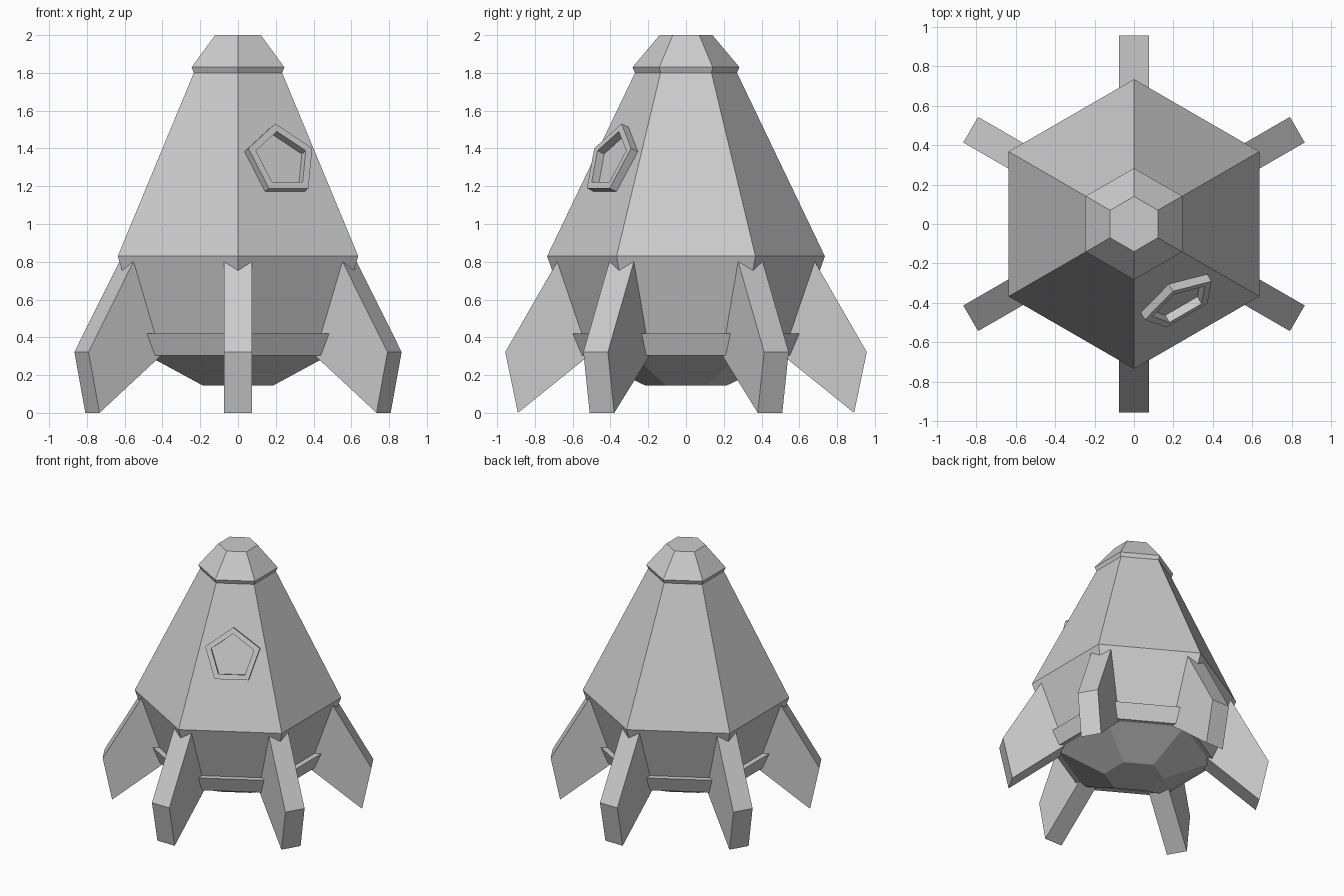
import bpy, math
from mathutils import Matrix, Vector

if "Cube" in bpy.data.objects:
    bpy.data.objects.remove(bpy.data.objects["Cube"])


def make(name, verts, faces):
    mesh = bpy.data.meshes.new(name)
    mesh.from_pydata(verts, [], faces)
    mesh.update()
    obj = bpy.data.objects.new(name, mesh)
    bpy.context.collection.objects.link(obj)
    return obj


def hex_lathe(name, profile, closed=False):
    """Revolve (radius, z) points, listed bottom to top on the outside, in six steps."""
    n = len(profile)
    verts = [(r * math.cos(a), r * math.sin(a), z) for r, z in profile
             for a in (math.radians(30 + 60 * k) for k in range(6))]
    faces = []
    for i in range(n if closed else n - 1):
        j = (i + 1) % n
        for k in range(6):
            m = (k + 1) % 6
            faces.append((i * 6 + k, i * 6 + m, j * 6 + m, j * 6 + k))
    if not closed:
        faces.append(tuple(reversed(range(6))))
        faces.append(tuple(range((n - 1) * 6, n * 6)))
    return make(name, verts, faces)


# Hull with tapered underside, and overhanging nose cap
hex_lathe("hull", [(0.215, 0.145), (0.556, 0.305), (0.735, 0.83), (0.27, 1.80)])
hex_lathe("nose_cap", [(0.27, 1.80), (0.283, 1.83), (0.14, 2.0)])

# Belt around the lower hull
hex_lathe("lower_belt", [(0.53, 0.305), (0.594, 0.305), (0.643, 0.42), (0.57, 0.42)], closed=True)

# Six landing fins at the hull corners
fin_profile = [(0.89, 0.0), (0.957, 0.322), (0.655, 0.848), (0.456, 0.35)]
half = 0.075
for k in range(6):
    verts = [(r, s * half, z) for s in (-1, 1) for r, z in fin_profile]
    faces = [(0, 1, 2, 3), (7, 6, 5, 4)]
    faces += [(i, i + 4, (i + 1) % 4 + 4, (i + 1) % 4) for i in range(4)]
    fin = make(f"landing_fin_{k + 1}", verts, faces)
    fin.rotation_euler.z = math.radians(30 + 60 * k)

# Pentagonal window frame lying on the front right face
az = math.radians(-60)
out = Vector((math.cos(az), math.sin(az), 0))
tangent = Vector((-math.sin(az), math.cos(az), 0))
slope = (0.735 - 0.27) * math.cos(math.pi / 6) / 0.97
up = (Vector((0, 0, 1)) - out * slope).normalized()
normal = tangent.cross(up)
zc = 1.325
centre = out * (0.735 * math.cos(math.pi / 6) - slope * (zc - 0.83)) + Vector((0, 0, zc))
verts = []
for r, h in [(0.205, -0.005), (0.205, 0.045), (0.16, 0.045), (0.16, -0.005)]:
    for k in range(5):
        a = math.radians(90 + 72 * k)
        verts.append((r * math.cos(a), r * math.sin(a), h))
faces = [(i * 5 + k, i * 5 + (k + 1) % 5, (i + 1) % 4 * 5 + (k + 1) % 5, (i + 1) % 4 * 5 + k)
         for i in range(4) for k in range(5)]
frame = make("window_frame", verts, faces)
basis = Matrix((tangent, up, normal)).transposed().to_4x4()
frame.matrix_world = Matrix.Translation(centre) @ basis
